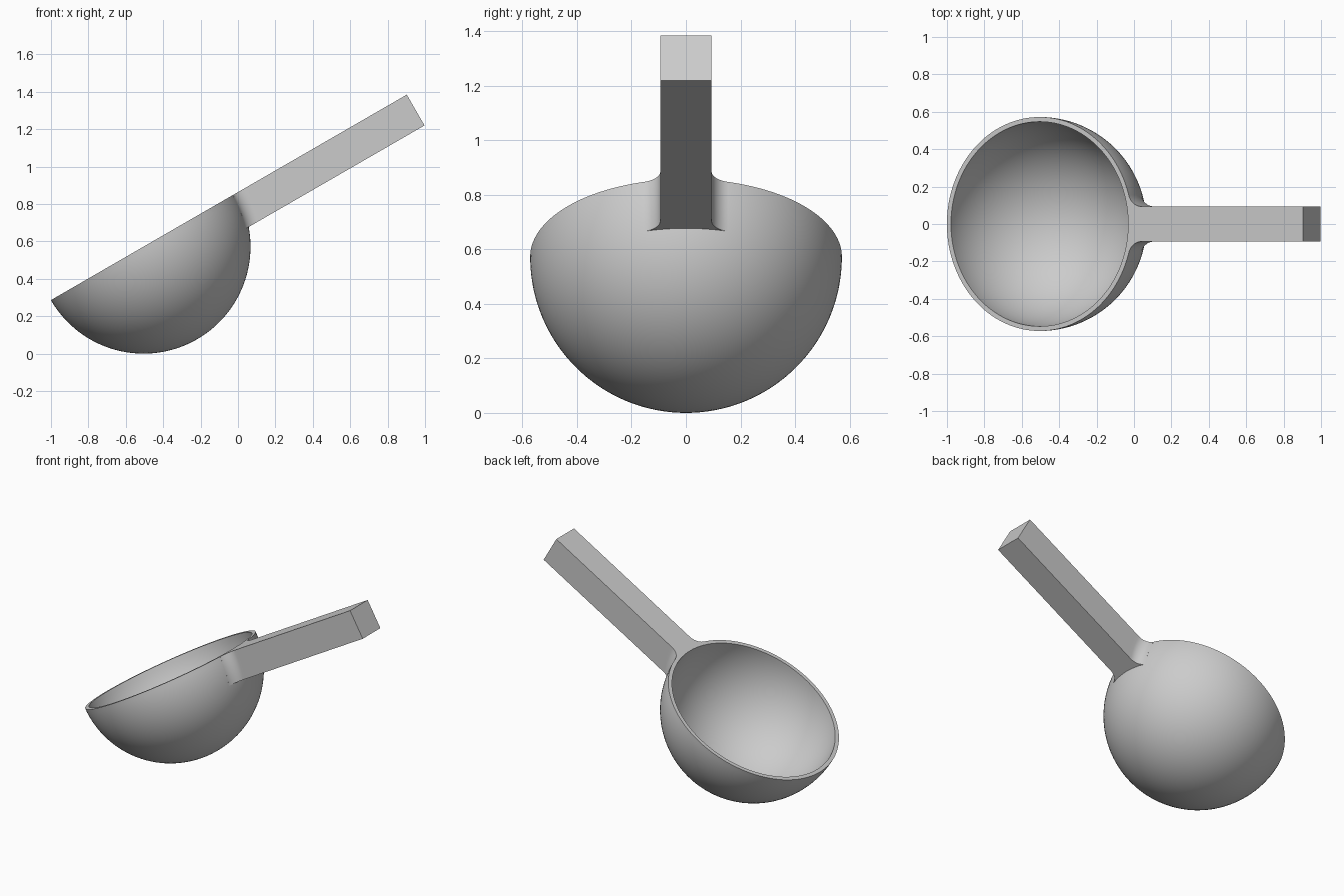
import bpy
import bmesh
from math import sin, cos, pi, sqrt, atan2, radians
from mathutils import Matrix, Vector

OUTER, INNER = 0.572, 0.547          # bowl radii
HALF, DEPTH, END = 0.094, 0.19, 1.625  # handle half width, depth, reach
FILLET = 0.08

cube = bpy.data.objects.get("Cube")
if cube:
    bpy.data.objects.remove(cube, do_unlink=True)

grey = bpy.data.materials.new("plain grey")
grey.use_nodes = True
colour = (0.6, 0.6, 0.6, 1)
grey.diffuse_color = colour
grey.node_tree.nodes["Principled BSDF"].inputs["Base Color"].default_value = colour

# The rim plane is tilted up towards the handle
TILT = Matrix.Translation((-0.505, 0, OUTER)) @ Matrix.Rotation(radians(-30), 4, 'Y')


def finish(bm, name):
    bmesh.ops.recalc_face_normals(bm, faces=bm.faces)
    mesh = bpy.data.meshes.new(name)
    bm.to_mesh(mesh)
    bm.free()
    mesh.transform(TILT)
    mesh.materials.append(grey)
    obj = bpy.data.objects.new(name, mesh)
    bpy.context.collection.objects.link(obj)
    bpy.ops.object.select_all(action='DESELECT')
    obj.select_set(True)
    bpy.context.view_layer.objects.active = obj
    bpy.ops.object.shade_smooth_by_angle(angle=radians(30))


# Bowl: hollow hemisphere spun from its wall section
def quarter(radius, steps=32):
    return [Vector((radius * sin(pi / 2 * i / steps), 0, -radius * cos(pi / 2 * i / steps)))
            for i in range(steps + 1)]


bm = bmesh.new()
wall = [bm.verts.new(p) for p in quarter(OUTER) + quarter(INNER)[::-1]]
edges = [bm.edges.new(pair) for pair in zip(wall, wall[1:])]
bmesh.ops.spin(bm, geom=wall + edges, cent=(0, 0, 0), axis=(0, 0, 1),
               angle=2 * pi, steps=128, use_merge=True)
bmesh.ops.remove_doubles(bm, verts=bm.verts, dist=0.0001)
finish(bm, "bowl")


# Handle: square bar whose sides flare into the bowl with a fillet
def outline(depth):
    radius = sqrt(OUTER ** 2 - depth ** 2)
    cy = HALF + FILLET
    cx = sqrt((radius + FILLET) ** 2 - cy ** 2)
    bearing = atan2(cy, cx)
    root = radius * 0.985
    side = [(root * cos(bearing * i / 6), root * sin(bearing * i / 6)) for i in range(1, 7)]
    start, stop = bearing + pi, 1.5 * pi
    for i in range(13):
        a = start + (stop - start) * i / 12
        side.append((cx + FILLET * cos(a), cy + FILLET * sin(a)))
    side += [(cx + 0.02, HALF), (END, HALF)]
    return [(root, 0)] + side + [(x, -y) for x, y in reversed(side)]


bm = bmesh.new()
LEVELS = 8
rings = []
for k in range(LEVELS + 1):
    d = DEPTH * k / LEVELS
    rings.append([bm.verts.new((x, y, -d)) for x, y in outline(d)])
for upper, lower in zip(rings, rings[1:]):
    for i in range(len(upper)):
        j = (i + 1) % len(upper)
        bm.faces.new((upper[i], upper[j], lower[j], lower[i]))
bm.faces.new(rings[0])
bm.faces.new(rings[-1])
finish(bm, "handle")
